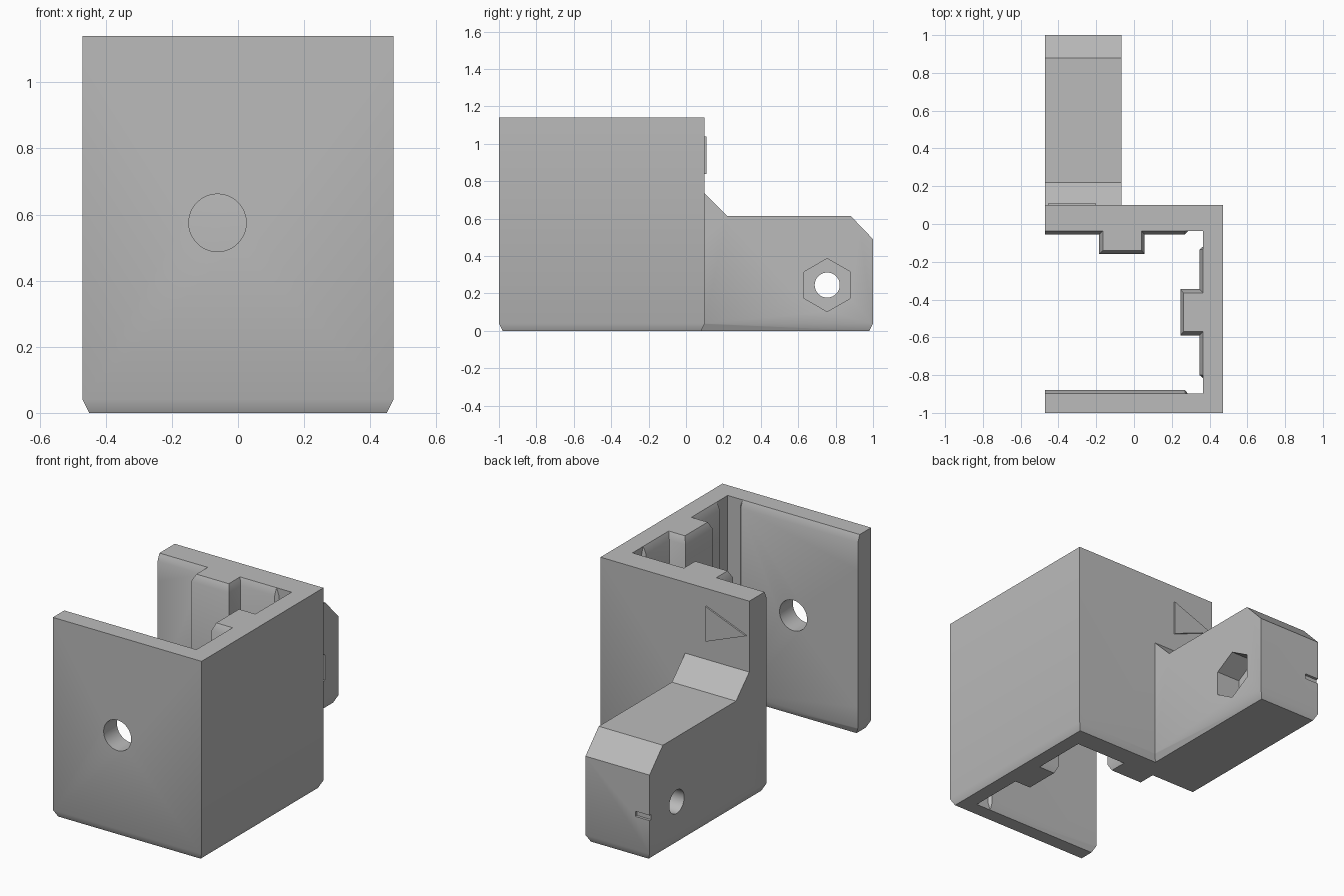
import bpy
import bmesh
import math
from mathutils import Matrix, Vector

default = bpy.data.objects.get("Cube")
if default:
    bpy.data.objects.remove(default, do_unlink=True)

grey = bpy.data.materials.new("plain grey")
grey.use_nodes = True
grey.diffuse_color = (0.5, 0.5, 0.5, 1)
grey.node_tree.nodes["Principled BSDF"].inputs["Base Color"].default_value = grey.diffuse_color

HEIGHT = 1.14
CHAMFER_Z = 0.04
CHAMFER_IN = 0.02
LEFT, RIGHT = 0.47, -0.47
BOLT = Vector((RIGHT, 0.755, 0.245))


def finish(bm, name):
    """Turn a bmesh into a grey object."""
    bmesh.ops.recalc_face_normals(bm, faces=bm.faces)
    mesh = bpy.data.meshes.new(name)
    bm.to_mesh(mesh)
    bm.free()
    mesh.materials.append(grey)
    obj = bpy.data.objects.new(name, mesh)
    bpy.context.collection.objects.link(obj)
    return obj


def loft(name, rings):
    """Skin a stack of matching closed rings of 3D points."""
    bm = bmesh.new()
    rows = [[bm.verts.new(p) for p in ring] for ring in rings]
    count = len(rows[0])
    for low, high in zip(rows, rows[1:]):
        for i in range(count):
            j = (i + 1) % count
            bm.faces.new((low[i], low[j], high[j], high[i]))
    bm.faces.new(rows[0])
    bm.faces.new(rows[-1])
    bmesh.ops.triangulate(bm, faces=[f for f in bm.faces if len(f.verts) == 4])
    return finish(bm, name)


def box(name, low, high):
    rect = [(low[0], low[1]), (high[0], low[1]), (high[0], high[1]), (low[0], high[1])]
    return loft(name, [[(x, y, z) for x, y in rect] for z in (low[2], high[2])])


def cylinder(name, center, radius, depth, axis, sides):
    bm = bmesh.new()
    turn = Vector((0, 0, 1)).rotation_difference(Vector(axis)).to_matrix().to_4x4()
    spin = Matrix.Rotation(math.pi / 2, 4, "Z")
    bmesh.ops.create_cone(bm, cap_ends=True, segments=sides, radius1=radius, radius2=radius,
                          depth=depth, matrix=Matrix.Translation(center) @ turn @ spin)
    return finish(bm, name)


def combine(target, tool, operation):
    """Apply one boolean and delete its tool."""
    tool.hide_render = True
    mod = target.modifiers.new("boolean", "BOOLEAN")
    mod.operation = operation
    mod.solver = "EXACT"
    mod.object = tool
    bpy.context.view_layer.objects.active = target
    bpy.ops.object.modifier_apply(modifier=mod.name)
    bpy.data.objects.remove(tool, do_unlink=True)


def bevelled_ring(x0, x1, y0, y1, inset, z, inset_front=True):
    front = y0 + inset if inset_front else y0
    return [(x0 + inset, front, z), (x1 - inset, front, z),
            (x1 - inset, y1 - inset, z), (x0 + inset, y1 - inset, z)]


# Bracket block with a chamfered foot
bracket = loft("bracket", [
    bevelled_ring(RIGHT, LEFT, -1, 0.1, inset, z)
    for inset, z in ((CHAMFER_IN, 0), (0, CHAMFER_Z), (0, HEIGHT))])

# Arm: chamfered foot, then sloped top cut from the block
ARM_LEFT = -0.065
arm = loft("arm", [
    bevelled_ring(RIGHT, ARM_LEFT, 0.02, 1, inset, z, False)
    for inset, z in ((CHAMFER_IN, 0), (0, CHAMFER_Z), (0, 0.9))])
slope = [(0.02, 0.815), (0.22, 0.615), (0.88, 0.615), (1.08, 0.407), (1.08, 1), (0.02, 1)]
combine(arm, loft("arm_trim", [[(x, y, z) for y, z in slope] for x in (-0.6, 0.1)]), "DIFFERENCE")
combine(bracket, arm, "UNION")

# Rail cavity: ribbed opening that flares at both ends
narrow = [(-0.6, -0.88), (0.27, -0.88), (0.285, -0.897), (0.365, -0.897),
          (0.365, -0.815), (0.347, -0.8), (0.347, -0.59), (0.245, -0.59),
          (0.245, -0.345), (0.347, -0.345), (0.347, -0.135), (0.365, -0.12),
          (0.365, -0.038), (0.285, -0.038), (0.27, -0.055), (0.055, -0.055),
          (0.055, -0.16), (-0.185, -0.16), (-0.185, -0.055), (-0.6, -0.055)]
flare_x = {0.347: 0.365, 0.245: 0.262, 0.055: 0.04, -0.185: -0.165}
flare_y = {-0.88: -0.897, -0.59: -0.57, -0.345: -0.365, -0.16: -0.14, -0.055: -0.038}
wide = [(flare_x.get(x, x), flare_y.get(y, y)) for x, y in narrow]
levels = [(wide, -0.1), (wide, 0), (narrow, CHAMFER_Z),
          (narrow, HEIGHT - CHAMFER_Z), (wide, HEIGHT), (wide, HEIGHT + 0.1)]
cavity = loft("cavity", [[(x, y, z) for x, y in ring] for ring, z in levels])
combine(bracket, cavity, "DIFFERENCE")

# Screw hole in the front plate
combine(bracket, cylinder("screw_hole", (-0.062, -0.95, 0.575), 0.087, 0.3, (0, 1, 0), 48), "DIFFERENCE")

# Bolt hole and hexagonal nut pocket through the arm
combine(bracket, cylinder("bolt_hole", BOLT, 0.067, 1.2, (1, 0, 0), 48), "DIFFERENCE")
pocket_at = (ARM_LEFT, BOLT.y, BOLT.z)
combine(bracket, cylinder("nut_pocket", pocket_at, 0.142, 0.3, (1, 0, 0), 6), "DIFFERENCE")

# Small index slot in the end of the arm
combine(bracket, box("index_slot", (-0.6, 0.985, 0.23), (-0.38, 1.1, 0.26)), "DIFFERENCE")

# Raised direction triangle on the back
triangle = [(-0.2, 1.04), (-0.2, 0.84), (-0.455, 0.94)]
marker = loft("direction_marker", [[(x, y, z) for x, z in triangle] for y in (0.1, 0.109)])

# Smooth the holes and soft chamfers, keep the edges sharp
bpy.ops.object.select_all(action="DESELECT")
bracket.select_set(True)
bpy.context.view_layer.objects.active = bracket
bpy.ops.object.shade_smooth_by_angle()
